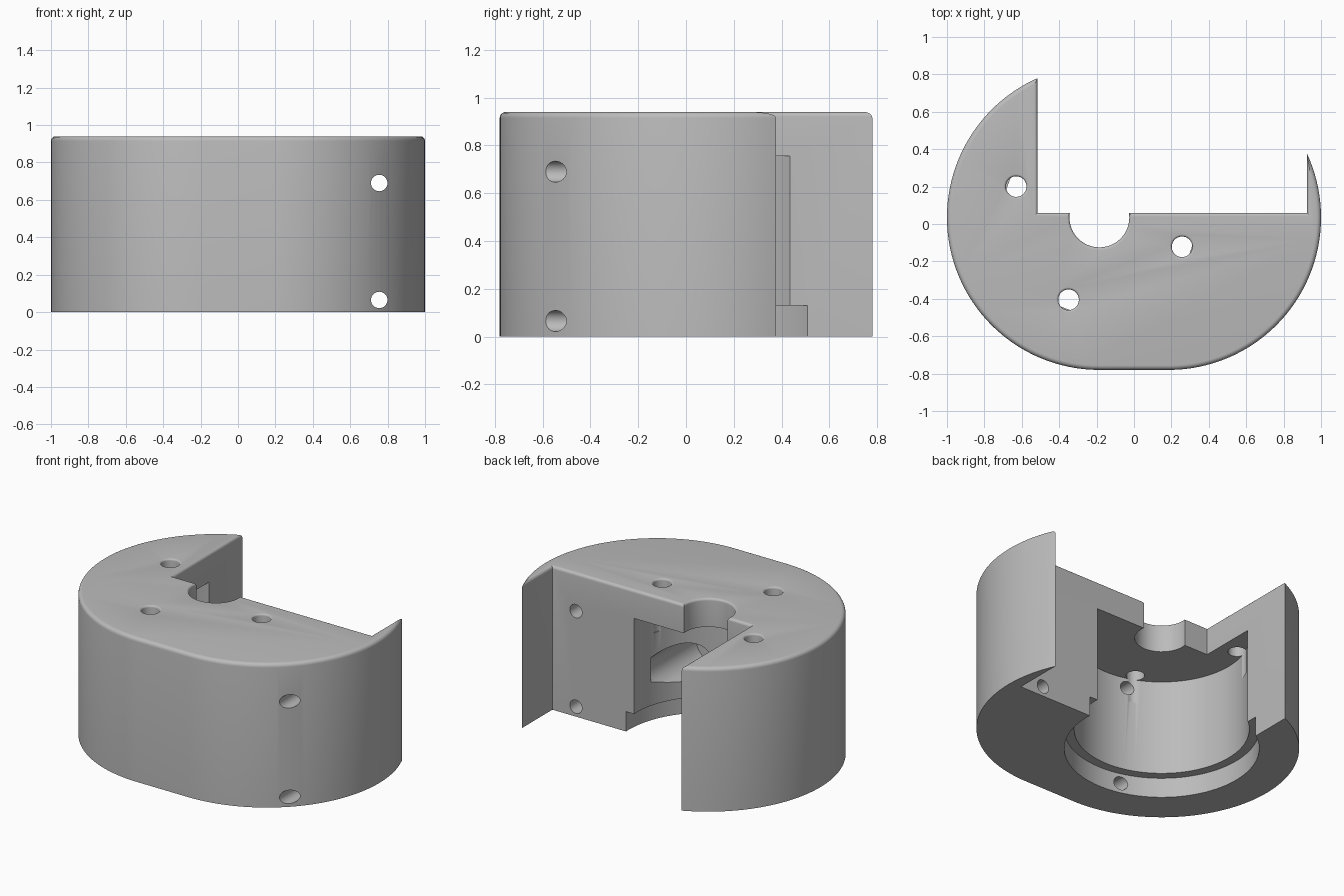
import bpy, bmesh
from math import sin, cos, pi, sqrt

default = bpy.data.objects.get("Cube")
if default:
    bpy.data.objects.remove(default, do_unlink=True)

TOP = 0.94
FILLET = 0.025
FLAT = 0.185            # half the straight length of the stadium
RADIUS = 1 - FLAT
CY = 0.035              # shared centre line of body and bore
CX = -FLAT

grey = bpy.data.materials.new("plain grey")
grey.use_nodes = True
colour = (0.5, 0.5, 0.5, 1)
grey.diffuse_color = colour
grey.node_tree.nodes["Principled BSDF"].inputs["Base Color"].default_value = colour


def loft(name, rings):
    """Closed solid through a stack of equal-length point rings."""
    bm = bmesh.new()
    loops = [[bm.verts.new(p) for p in ring] for ring in rings]
    n = len(loops[0])
    for low, high in zip(loops, loops[1:]):
        for i in range(n):
            j = (i + 1) % n
            bm.faces.new((low[i], low[j], high[j], high[i]))
    bm.faces.new(loops[0][::-1])
    bm.faces.new(loops[-1])
    bmesh.ops.recalc_face_normals(bm, faces=bm.faces)
    mesh = bpy.data.meshes.new(name)
    bm.to_mesh(mesh)
    bm.free()
    mesh.materials.append(grey)
    obj = bpy.data.objects.new(name, mesh)
    bpy.context.collection.objects.link(obj)
    return obj


def fillet_levels(start, r, steps=5):
    """(z, offset) pairs for a quarter round ending at the top face."""
    arc = [(TOP - r + r * sin(a), r * (1 - cos(a)))
           for a in (pi / 2 * i / steps for i in range(steps + 1))]
    return [(start, 0)] + arc


def stadium(z, inset, n=64):
    pts = []
    for side, start in ((1, -pi / 2), (-1, pi / 2)):
        for i in range(n + 1):
            a = start + pi * i / n
            pts.append((side * FLAT + (RADIUS - inset) * cos(a),
                        CY + (RADIUS - inset) * sin(a), z))
    return pts


def circle(x, y, r, z, n):
    return [(x + r * cos(2 * pi * i / n), y + r * sin(2 * pi * i / n), z) for i in range(n)]


def vertical_bore(name, x, y, r, z0, z1, n=96):
    return loft(name, [circle(x, y, r, z, n) for z in (z0, z1)])


def rounded_hole(name, x, y, r, start, round_r, n=48):
    levels = fillet_levels(start, round_r) + [(TOP + 0.1, round_r)]
    return loft(name, [circle(x, y, r + d, z, n) for z, d in levels])


def cross_hole(name, x, z, r, y0, y1, n=32):
    ring = circle(x, z, r, 0, n)
    return loft(name, [[(px, y, pz) for px, pz, _ in ring] for y in (y0, y1)])


# Rounded body
body = loft("housing_body", [stadium(z, d) for z, d in fillet_levels(0, FILLET)])

# Rear cutaway, with a rounded upper rim
cutaway = []
for z, d in fillet_levels(-0.1, 0.02) + [(TOP + 0.1, 0.02)]:
    left, right, front = -0.515 - d, 0.925 + d, 0.06 - d
    cutaway.append([(left, front, z), (right, front, z), (right, 1.2, z), (left, 1.2, z)])
cutters = [loft("rear_cutaway", cutaway)]

# Stepped central bore and shaft opening
cutters += [
    vertical_bore("main_bore", CX, CY, 0.519, -0.1, 0.755),
    vertical_bore("lower_recess", CX, CY, 0.578, -0.1, 0.13),
    rounded_hole("shaft_opening", CX, CY, 0.16, 0.6, 0.015),
]

# Screw holes through the top
for x, y in ((-0.63, 0.20), (-0.35, -0.405), (0.257, -0.122)):
    cutters.append(rounded_hole("top_screw_hole", x, y, 0.055, 0.6, 0.012))

# Cross holes: through at the side, blind from the bore
for z in (0.065, 0.69):
    cutters.append(cross_hole("side_screw_hole", 0.755, z, 0.044, -1, 0.3))
    cutters.append(cross_hole("blind_screw_hole", -0.335, z, 0.044, -0.66, -0.3))

# Round pocket in the bore wall
cutters.append(cross_hole("bore_pocket", 0.222, 0.365, 0.125, -0.6, -0.092, 64))

for cutter in cutters:
    cutter.hide_render = True
    mod = body.modifiers.new(cutter.name, 'BOOLEAN')
    mod.operation = 'DIFFERENCE'
    mod.solver = 'EXACT'
    mod.object = cutter

# Bake the cuts and drop the helpers
graph = bpy.context.evaluated_depsgraph_get()
baked = bpy.data.meshes.new_from_object(body.evaluated_get(graph))
body.modifiers.clear()
body.data = baked
for cutter in cutters:
    bpy.data.objects.remove(cutter, do_unlink=True)

for obj in bpy.context.selected_objects:
    obj.select_set(False)
body.select_set(True)
bpy.context.view_layer.objects.active = body
bpy.ops.object.shade_smooth_by_angle(angle=pi / 6)
